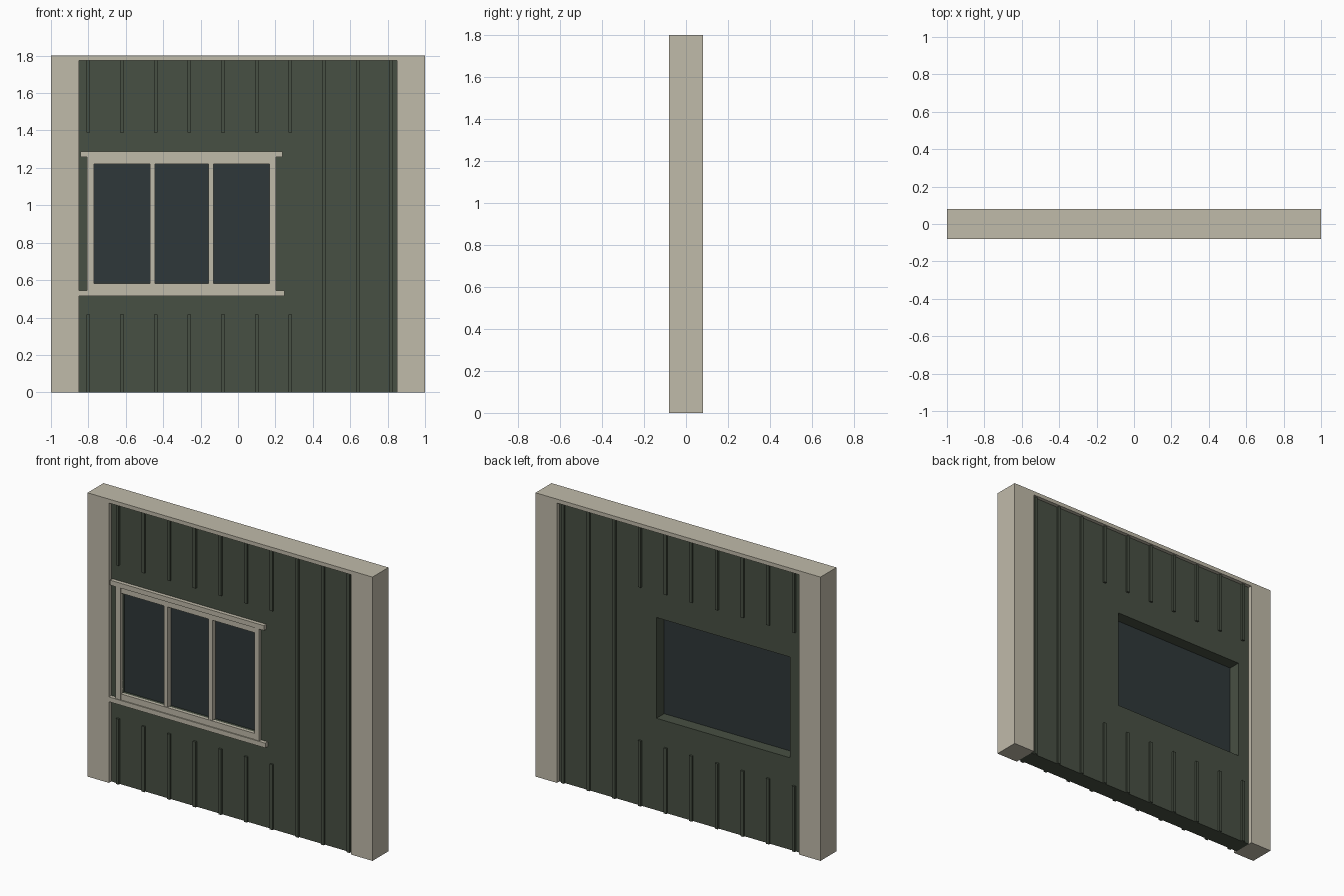
import bpy

if "Cube" in bpy.data.objects:
    bpy.data.objects.remove(bpy.data.objects["Cube"])


def material(name, rgb):
    m = bpy.data.materials.new(name)
    m.diffuse_color = (*rgb, 1.0)
    m.use_nodes = True
    m.node_tree.nodes["Principled BSDF"].inputs["Base Color"].default_value = m.diffuse_color
    return m


TAN = material("tan_trim", (0.53, 0.495, 0.40))
GREEN = material("dark_green_siding", (0.064, 0.080, 0.056))
GLASS = material("dark_glass", (0.028, 0.039, 0.041))


def box(name, x, y, z, mat):
    """Box from (min, max) ranges on each axis."""
    r = (x, y, z)
    bpy.ops.mesh.primitive_cube_add(size=1, location=[(a + b) / 2 for a, b in r])
    ob = bpy.context.object
    ob.name = name
    ob.scale = [b - a for a, b in r]
    bpy.ops.object.transform_apply(location=False, rotation=False, scale=True)
    ob.data.materials.append(mat)
    return ob


D = 0.08            # half depth of posts and cap
WALL = 0.056        # half depth of the wall panel
BATTEN = 0.068      # outer face of the battens
TOP = 1.775         # underside of the cap
X0, X1, Z0, Z1 = -0.77, 0.168, 0.583, 1.222   # window opening

# Corner posts and top cap
box("left_post", (-1, -0.85), (-D, D), (0, TOP), TAN)
box("right_post", (0.85, 1), (-D, D), (0, TOP), TAN)
box("top_cap", (-1, 1), (-D, D), (TOP, 1.8), TAN)

# Wall panel with the window opening cut through
wall = box("wall_panel", (-0.85, 0.85), (-WALL, WALL), (0, TOP), GREEN)
cutter = box("opening_cutter", (X0, X1), (-0.2, 0.2), (Z0, Z1), GREEN)
cutter.hide_render = True
mod = wall.modifiers.new("opening", 'BOOLEAN')
mod.operation = 'DIFFERENCE'
mod.solver = 'EXACT'
mod.object = cutter
bpy.context.view_layer.objects.active = wall
bpy.ops.object.modifier_apply(modifier=mod.name)
bpy.data.objects.remove(cutter)

# Battens on both faces, interrupted around the window
for side, s in (("front", -1), ("back", 1)):
    y = tuple(sorted((s * (WALL - 0.004), s * BATTEN)))
    for i in range(10):
        c = -0.80 + 0.18 * i
        x = (c - 0.01, c + 0.01)
        if c < 0.35:
            box(f"{side}_lower_batten_{i}", x, y, (0, 0.415), GREEN)
            box(f"{side}_upper_batten_{i}", x, y, (1.388, TOP), GREEN)
        else:
            box(f"{side}_batten_{i}", x, y, (0, TOP), GREEN)

# Glass pane set toward the front of the opening
box("window_glass", (X0, X1), (-0.036, -0.021), (Z0, Z1), GLASS)

# Window casing, head trim and sill on the front
Y = (-0.076, -WALL + 0.002)
box("left_casing", (-0.806, X0), Y, (0.545, 1.257), TAN)
box("right_casing", (X1, 0.202), Y, (0.545, 1.257), TAN)
box("bottom_rail", (X0, X1), (-0.073, Y[1]), (0.545, Z0), TAN)
box("top_rail", (X0, X1), (-0.073, Y[1]), (Z1, 1.257), TAN)
box("head_trim", (-0.842, 0.238), (-D, Y[1]), (1.257, 1.288), TAN)
box("window_sill", (-0.85, 0.248), (-D, Y[1]), (0.515, 0.545), TAN)

# Mullions dividing the glass into three
for i in (1, 2):
    c = X0 + (X1 - X0) * i / 3
    box(f"mullion_{i}", (c - 0.013, c + 0.013), (-0.07, -0.036), (Z0, Z1), TAN)
